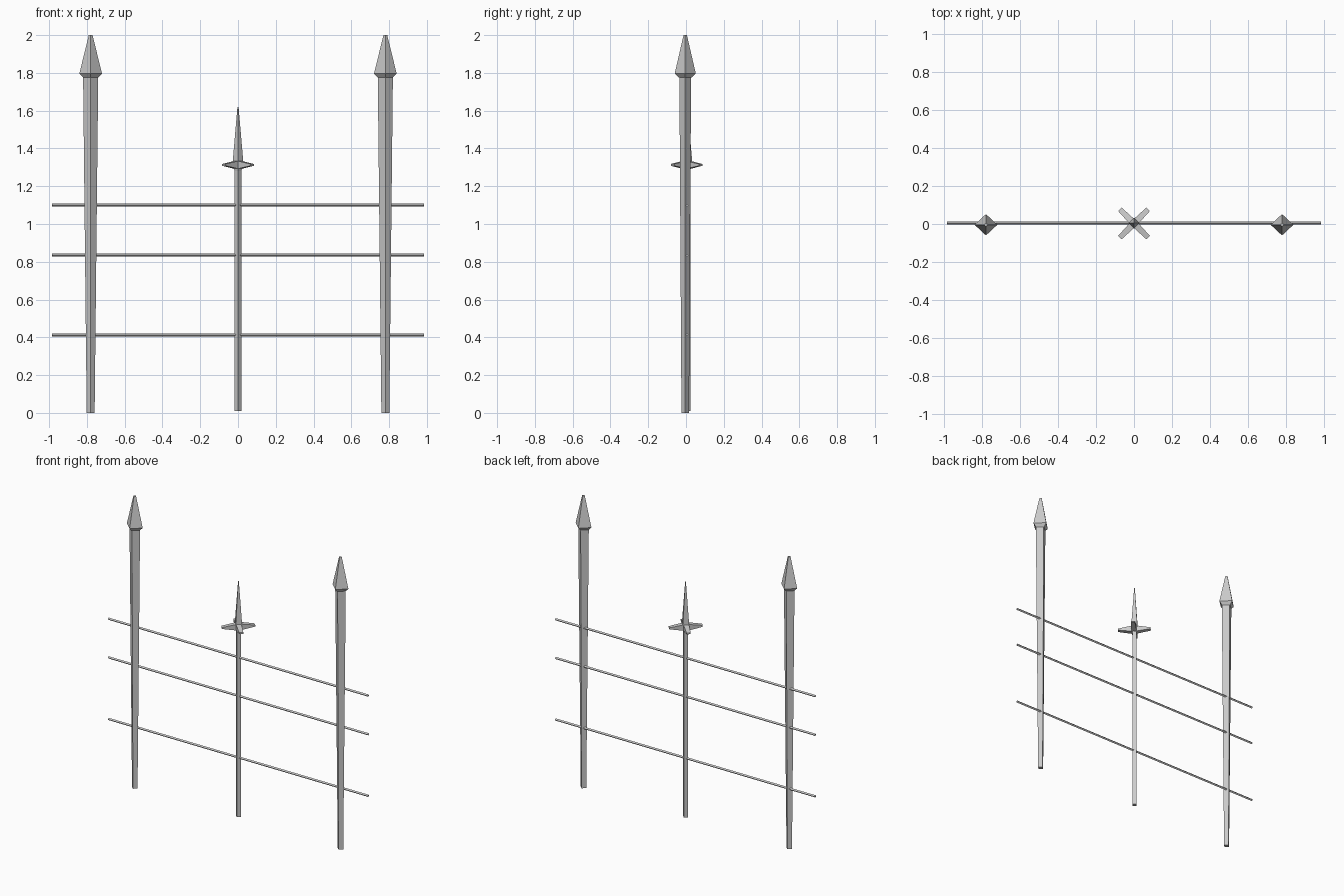
import bpy, bmesh, math
from mathutils import Matrix, Vector

cube = bpy.data.objects.get("Cube")
if cube:
    bpy.data.objects.remove(cube, do_unlink=True)

metal = bpy.data.materials.new("grey_metal")
metal.use_nodes = True
colour = (0.6, 0.6, 0.6, 1)
metal.diffuse_color = colour
metal.node_tree.nodes["Principled BSDF"].inputs["Base Color"].default_value = colour


def loft(name, rings, matrix, diamond=True):
    """Skin four-sided rings (position, half width, half depth) along local z."""
    corners = [(1, 0), (0, 1), (-1, 0), (0, -1)] if diamond else [(1, 1), (-1, 1), (-1, -1), (1, -1)]
    bm = bmesh.new()
    loops = [[bm.verts.new((a * w, b * d, z)) for a, b in corners] for z, w, d in rings]
    for low, high in zip(loops, loops[1:]):
        for i in range(4):
            j = (i + 1) % 4
            bm.faces.new((low[i], low[j], high[j], high[i]))
    bm.faces.new(loops[0][::-1])
    bm.faces.new(loops[-1])
    bmesh.ops.recalc_face_normals(bm, faces=bm.faces)
    mesh = bpy.data.meshes.new(name)
    bm.to_mesh(mesh)
    bm.free()
    mesh.materials.append(metal)
    obj = bpy.data.objects.new(name, mesh)
    obj.matrix_world = matrix
    bpy.context.collection.objects.link(obj)
    return obj


# Tall outer posts with arrow-shaped heads
for side, x in (("left", 0.78), ("right", -0.78)):
    place = Matrix.Translation((x, -0.004, 0))
    loft(side + "_post", [(0, 0.021, 0.02), (1.78, 0.04, 0.031)], place)
    loft(side + "_post_head", [(1.775, 0.04, 0.034), (1.796, 0.06, 0.056), (2, 0.01, 0.009)], place)

# Slim central post and its spike
place = Matrix.Translation((0, 0.005, 0))
loft("centre_post", [(0.01, 0.018, 0.018), (1.3, 0.018, 0.018)], place)
loft("centre_spike", [(1.28, 0.018, 0.018), (1.33, 0.028, 0.028), (1.62, 0.003, 0.003)], place)

# Four tapering barbs crossing diagonally under the spike
for i in range(4):
    turn = Matrix.Rotation(math.radians(45 + 90 * i), 4, "Z") @ Matrix.Rotation(math.radians(90), 4, "Y")
    loft("barb_%d" % (i + 1), [(0, 0.023, 0.018), (0.105, 0.005, 0.013)],
         Matrix.Translation((0, 0.003, 1.313)) @ turn, diamond=False)

# Thin horizontal rails
for name, z in (("lower", 0.413), ("middle", 0.835), ("upper", 1.1)):
    loft(name + "_rail", [(-0.985, 0.008, 0.008), (0.985, 0.008, 0.008)],
         Matrix.Translation((0, 0.005, z)) @ Matrix.Rotation(math.radians(90), 4, "Y"))
